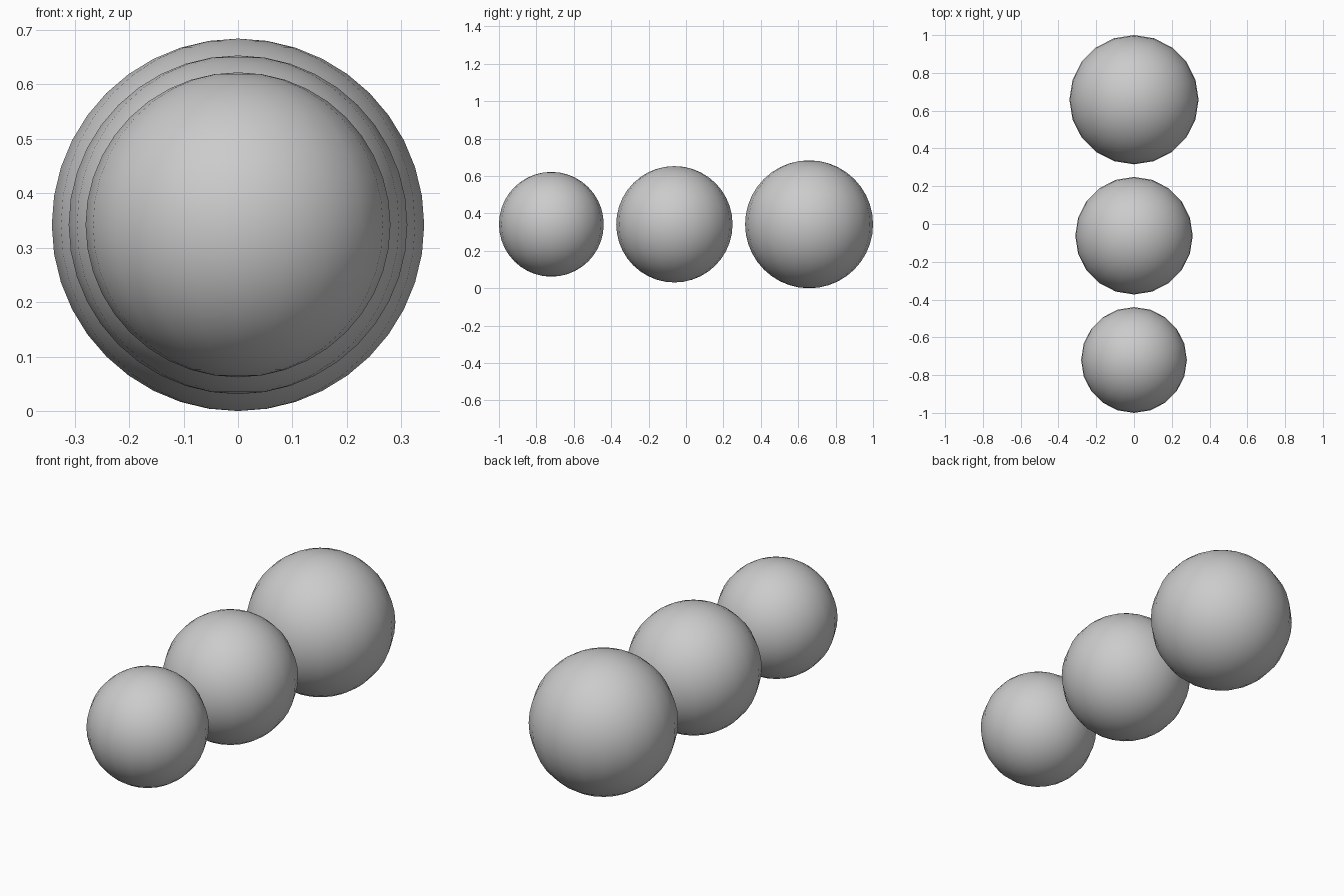
import bpy

if "Cube" in bpy.data.objects:
    bpy.data.objects.remove(bpy.data.objects["Cube"])

CENTRE_Z = 0.342
GAP = 0.067


def ball(name, radius, y):
    bpy.ops.mesh.primitive_uv_sphere_add(segments=20, ring_count=20, radius=radius,
                                         location=(0, y, CENTRE_Z))
    obj = bpy.context.object
    obj.name = name
    bpy.ops.object.shade_smooth()
    return obj


# Three balls in a row, growing from front to back with equal gaps
y = -1.0
for name, radius in (("front_ball", 0.28), ("middle_ball", 0.311), ("back_ball", 0.342)):
    ball(name, radius, y + radius)
    y += 2 * radius + GAP
